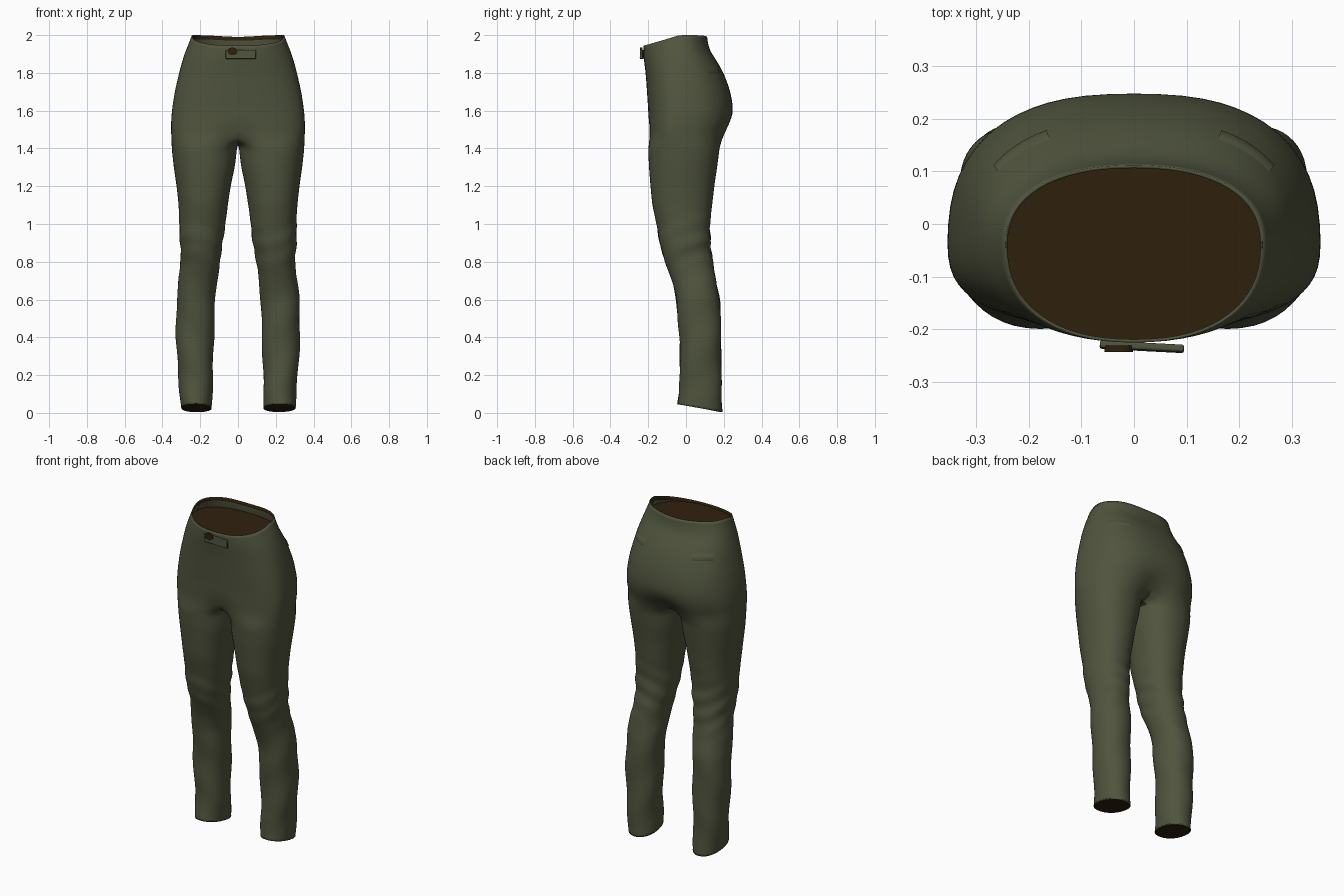
import bpy, bmesh, math
from mathutils import Vector

cube = bpy.data.objects.get("Cube")
if cube:
    bpy.data.objects.remove(cube)


def material(name, rgb):
    m = bpy.data.materials.new(name)
    m.use_nodes = True
    m.diffuse_color = (*rgb, 1)
    m.node_tree.nodes["Principled BSDF"].inputs["Base Color"].default_value = (*rgb, 1)
    m.node_tree.nodes["Principled BSDF"].inputs["Roughness"].default_value = 0.9
    return m


green = material("olive_cloth", (0.079, 0.089, 0.047))
brown = material("dark_brown_lining", (0.028, 0.015, 0.004))

# Hips: height, half width, front y, back y
HIPS = [(2.0, .245, -.226, .112), (1.93, .275, -.226, .122), (1.87, .296, -.218, .165),
        (1.8, .314, -.212, .203), (1.7, .337, -.206, .238), (1.6, .352, -.2, .253),
        (1.52, .357, -.2, .238), (1.4, .352, -.2, .178)]
# Leg: height, inner x, outer x, front y, back y
LEG = [(1.4, .003, .353, -.202, .18), (1.3, .015, .342, -.198, .167),
       (1.2, .037, .327, -.19, .152), (1.1, .052, .316, -.18, .14),
       (1.0, .066, .311, -.158, .128), (.9, .078, .31, -.143, .13),
       (.8, .093, .304, -.112, .14), (.7, .11, .314, -.077, .16),
       (.6, .119, .326, -.052, .18), (.4, .126, .33, -.036, .187),
       (.2, .132, .318, -.031, .187), (0, .137, .303, -.046, .192)]


def lookup(table, z):
    z = min(max(z, table[-1][0]), table[0][0])
    for a, b in zip(table, table[1:]):
        if z >= b[0]:
            f = (a[0] - z) / (a[0] - b[0])
            return [p + (q - p) * f for p, q in zip(a[1:], b[1:])]


def section(table, z):
    lo, mid, hi = (lookup(table, z + d) for d in (-.02, 0, .02))
    return [(a + 2 * b + c) / 4 for a, b, c in zip(lo, mid, hi)]


def power(v, n):
    return math.copysign(abs(v) ** (2 / n), v)


def hip_point(t, z, grow=0):
    """Point on the hips; t runs from the back centre round the left side."""
    w, front, back = section(HIPS, z)
    low = min(1, max(0, (2 - z) / .5))
    n = 2.3 + .3 * low
    mid = -.04
    x = (w + grow) * power(math.sin(t), n)
    c = power(math.cos(t), n)
    y = mid + c * ((back - mid if c > 0 else mid - front) + grow)
    # centre seam deepens toward the crotch
    s = min(1, max(0, (1.6 - z) / .13))
    y -= c * (.06 if c > 0 else .03) * s * s * math.exp(-(x / .07) ** 2)
    # waist dips at the front and a little at the back centre
    dip = .055 * min(1, max(0, -(y + .03) / .19))
    if c > 0:
        dip = .01 * math.exp(-(x / .12) ** 2)
    return Vector((x, y, z - dip * (1 - low)))


def leg_point(a, z, side):
    """Point on a leg; a is measured from the inside, going by the back."""
    inner, outer, front, back = section(LEG, z)
    n = 2.2
    c, s = power(math.cos(a), n), power(math.sin(a), n)
    # cloth folds, mostly behind the knee
    fold = math.exp(-((z - .88) / .13) ** 2) * (.0045 + .002 * s)
    fold *= math.sin(60 * z + 4 * math.cos(a + side) + side)
    fold += .003 * math.sin(21 * z + 2 * a + side) * min(1, max(0, (1.2 - z) * 2))
    x = (inner + outer) / 2 - c * ((outer - inner) / 2 + fold)
    y = (front + back) / 2 + s * ((back - front) / 2 + fold)
    hem = max(0, 1 - z / .2) * .042 * (back - y) / (back - front)
    return Vector((side * x, y, z + hem + .004))


def finish(obj, *mats):
    for m in mats:
        obj.data.materials.append(m)
    for o in bpy.context.selected_objects:
        o.select_set(False)
    obj.select_set(True)
    bpy.context.view_layer.objects.active = obj
    bpy.ops.object.shade_smooth_by_angle(angle=math.radians(50))


def make(name, bm, *mats):
    bmesh.ops.recalc_face_normals(bm, faces=bm.faces)
    me = bpy.data.meshes.new(name)
    bm.to_mesh(me)
    bm.free()
    obj = bpy.data.objects.new(name, me)
    bpy.context.collection.objects.link(obj)
    finish(obj, *mats)
    return obj


def bridge(bm, a, b, closed=True):
    n = len(a)
    for i in range(n if closed else n - 1):
        j = (i + 1) % n
        bm.faces.new((a[i], b[i], b[j], a[j]))


def panel(name, points):
    """Flat lining panel closing an opening."""
    bm = bmesh.new()
    bm.faces.new([bm.verts.new(p) for p in points])
    return make(name, bm, brown)


# Trousers: hips split at the crotch into two legs
bm = bmesh.new()
N = 32
H = N // 2
ring = None
for k in range(15):
    z = 2 - k * .53 / 14
    new = [bm.verts.new(hip_point(math.tau * i / N, z)) for i in range(N)]
    if ring:
        bridge(bm, ring, new)
    ring = new

front, back = ring[H].co, ring[0].co
crotch = []
for k in range(1, 8):
    p = front.lerp(back, k / 8)
    p.z -= .05 * math.sin(math.pi * k / 8) ** .7
    crotch.append(bm.verts.new(p))

for side in (1, -1):
    prev = [ring[(side * i) % N] for i in range(H + 1)] + crotch
    for k in range(51):
        z = 1.4 - k * .028
        new = [bm.verts.new(leg_point(math.radians(60 + 15 * i), z, side)) for i in range(24)]
        bridge(bm, prev, new)
        prev = new

# Brown gusset under the crotch
gusset = set(crotch[2:6])
for f in bm.faces:
    if len(gusset.intersection(f.verts)) == 2:
        f.material_index = 1

trousers = make("trousers", bm, green, brown)
sub = trousers.modifiers.new("smooth", 'SUBSURF')
sub.levels = sub.render_levels = 1
shell = trousers.modifiers.new("lining", 'SOLIDIFY')
shell.thickness = .006
shell.offset = -1
shell.material_offset = 1

# Green facing inside the waist, closed below by the lining
bm = bmesh.new()
rings = [[bm.verts.new(hip_point(math.tau * i / 64, z, g)) for i in range(64)]
         for z, g in ((1.999, -.004), (1.97, -.008), (1.93, -.009))]
for a, b in zip(rings, rings[1:]):
    bridge(bm, a, b)
make("waist_facing", bm, green)

rim = [hip_point(math.tau * i / 64, 1.95, -.007) for i in range(64)]
panel("waist_lining", [(p.x, p.y, 1.933) for p in rim])

# Linings just inside the hems
for side, label in ((1, "left"), (-1, "right")):
    panel(label + "_hem_lining",
          [leg_point(math.radians(15 * i), .006, side) for i in range(24)])

# Welt pockets at the back
for side, label in ((1, "left"), (-1, "right")):
    bm = bmesh.new()
    rows = [[bm.verts.new(hip_point(side * (.48 + .06 * i), z, g)) for i in range(9)]
            for z, g in ((1.838, -.004), (1.826, .002), (1.806, .002), (1.794, -.004))]
    for a, b in zip(rows, rows[1:]):
        bridge(bm, a, b, closed=False)
    make(label + "_back_pocket_welt", bm, green)

# Waist tab
bpy.ops.mesh.primitive_cube_add(size=1, location=(.015, -.233, 1.898))
tab = bpy.context.object
tab.name = "waist_tab"
tab.dimensions = (.16, .014, .048)
tab.rotation_euler = (math.radians(-3), 0, math.radians(-3))
bpy.ops.object.transform_apply(location=False)
bevel = tab.modifiers.new("soft_edges", 'BEVEL')
bevel.width = .004
bevel.segments = 2
finish(tab, green)

# Button
bpy.ops.mesh.primitive_cylinder_add(vertices=24, radius=.027, depth=.012,
                                    location=(-.029, -.237, 1.914),
                                    rotation=(math.pi / 2, 0, 0))
button = bpy.context.object
button.name = "button"
button.scale.y = .75
finish(button, brown)
